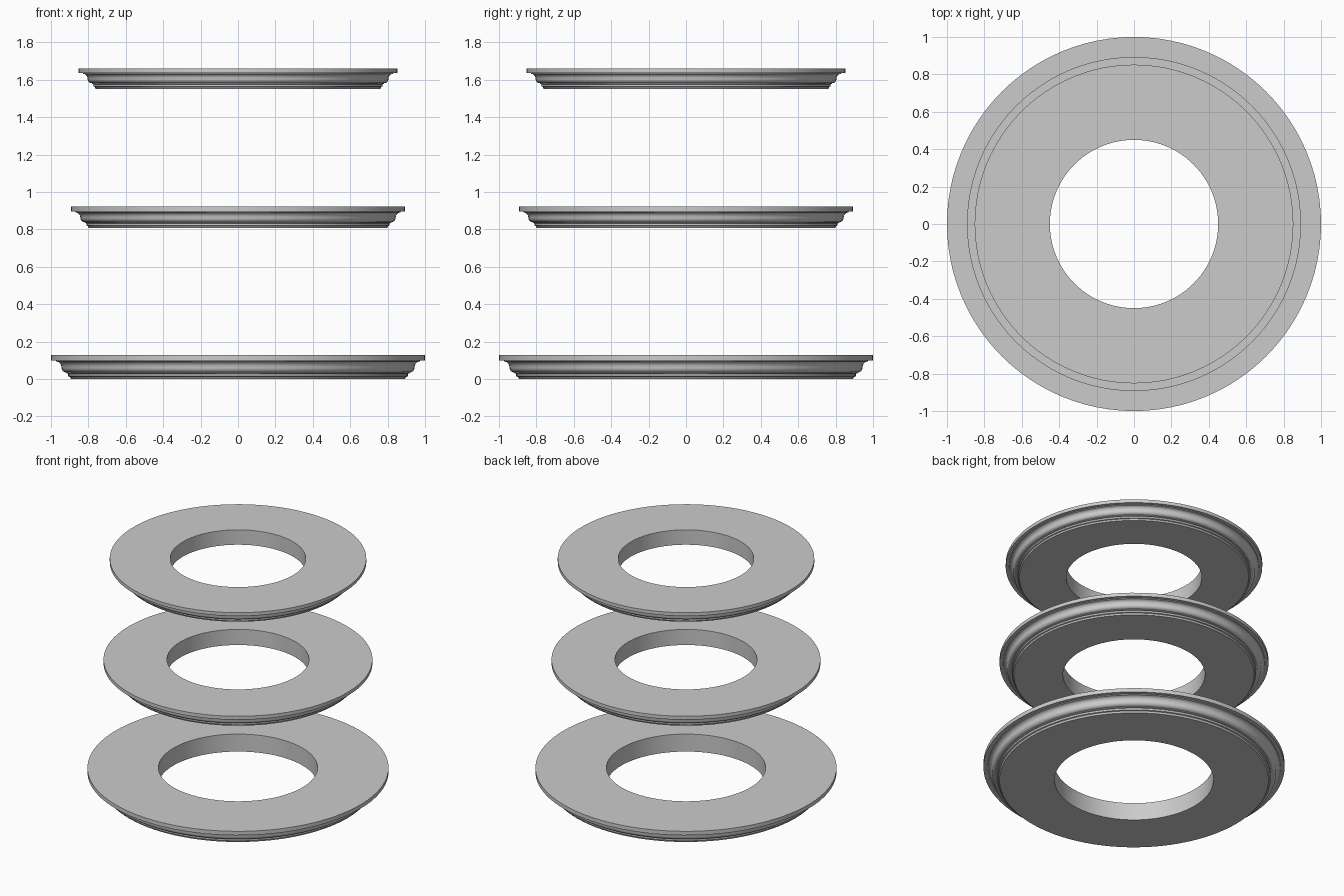
import bpy, bmesh, math

if "Cube" in bpy.data.objects:
    bpy.data.objects.remove(bpy.data.objects["Cube"])

SEGMENTS = 96


def moulding_profile():
    # closed section (radius, height) of the largest ring, inner bore to outer edge
    pts = [(0.45 / 0.852, 0.0), (0.893, 0.0), (0.899, 0.012), (0.908, 0.015),
           (0.908, 0.028), (0.917, 0.031)]
    # ogee: convex lower quarter, then concave upper quarter
    n = 6
    for i in range(n + 1):
        a = math.radians(90 * i / n)
        pts.append((0.917 + 0.027 * math.sin(a), 0.035 + 0.027 * (1 - math.cos(a))))
    for i in range(1, n + 1):
        a = math.radians(90 * i / n)
        pts.append((0.944 + 0.028 * (1 - math.cos(a)), 0.062 + 0.032 * math.sin(a)))
    # fillet and flat outer band
    pts += [(0.973, 0.099), (1.0, 0.099), (1.0, 0.128), (0.45 / 0.852, 0.128)]
    return pts


def ring(name, radius, z):
    bm = bmesh.new()
    section = moulding_profile()
    loops = []
    for s in range(SEGMENTS):
        a = 2 * math.pi * s / SEGMENTS
        loops.append([bm.verts.new((r * radius * math.cos(a), r * radius * math.sin(a), h * radius))
                      for r, h in section])
    m = len(section)
    for s in range(SEGMENTS):
        a, b = loops[s], loops[(s + 1) % SEGMENTS]
        for i in range(m):
            j = (i + 1) % m
            bm.faces.new((a[i], b[i], b[j], a[j]))
    bmesh.ops.recalc_face_normals(bm, faces=bm.faces)
    mesh = bpy.data.meshes.new(name)
    bm.to_mesh(mesh)
    bm.free()
    obj = bpy.data.objects.new(name, mesh)
    obj.location.z = z
    bpy.context.collection.objects.link(obj)
    bpy.ops.object.select_all(action='DESELECT')
    obj.select_set(True)
    bpy.context.view_layer.objects.active = obj
    bpy.ops.object.shade_smooth_by_angle(angle=math.radians(30))


# three stacked moulded rings, all scaled from the same section
ring("lower_ring", 1.0, 0.0)
ring("middle_ring", 0.893, 0.807)
ring("upper_ring", 0.852, 1.552)
